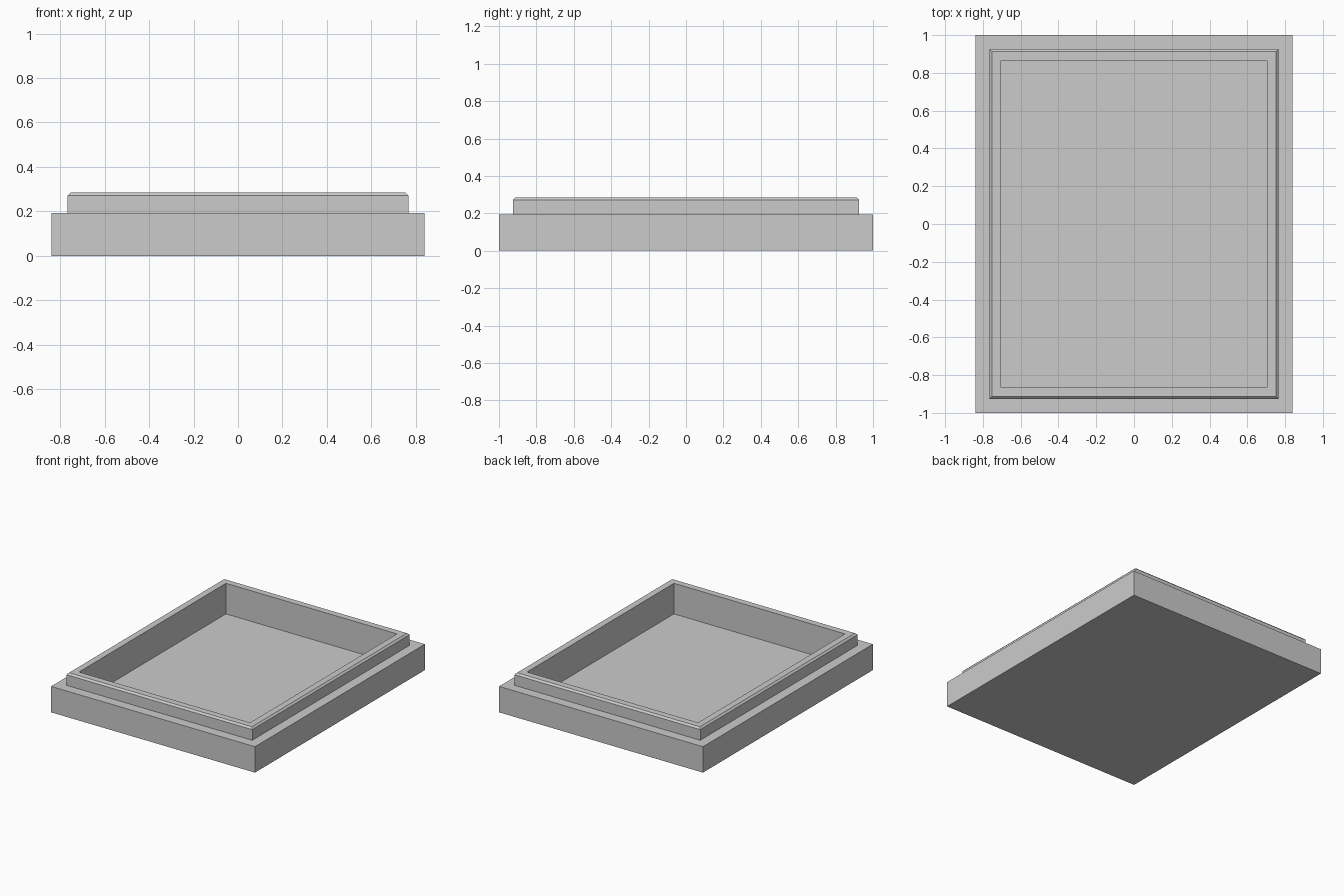
import bpy
import bmesh

cube = bpy.data.objects.get("Cube")
if cube:
    bpy.data.objects.remove(cube, do_unlink=True)

# Plain grey material
grey = bpy.data.materials.new("light grey")
grey.use_nodes = True
colour = (0.6, 0.6, 0.6, 1)
grey.diffuse_color = colour
grey.node_tree.nodes["Principled BSDF"].inputs["Base Color"].default_value = colour


def stepped_solid(name, rings):
    """Join stacked rectangles (half width, half depth, height) and cap both ends."""
    bm = bmesh.new()
    loops = [[bm.verts.new((sx * hx, sy * hy, z))
              for sx, sy in ((-1, -1), (1, -1), (1, 1), (-1, 1))]
             for hx, hy, z in rings]
    for low, high in zip(loops, loops[1:]):
        for i in range(4):
            j = (i + 1) % 4
            bm.faces.new((low[i], low[j], high[j], high[i]))
    bm.faces.new(reversed(loops[0]))
    bm.faces.new(loops[-1])
    bmesh.ops.recalc_face_normals(bm, faces=bm.faces)
    mesh = bpy.data.meshes.new(name)
    bm.to_mesh(mesh)
    bm.free()
    mesh.materials.append(grey)
    obj = bpy.data.objects.new(name, mesh)
    bpy.context.collection.objects.link(obj)
    return obj


width, depth = 0.84, 1.0
base_top, chamfer_start, rim_top, floor = 0.193, 0.272, 0.285, 0.057


def inset(amount, z):
    return (width - amount, depth - amount, z)


# Hollow tray: block base, raised chamfered lip, recessed floor
stepped_solid("tray", [
    inset(0, 0),
    inset(0, base_top),
    inset(0.074, base_top),
    inset(0.074, chamfer_start),
    inset(0.087, rim_top),
    inset(0.135, rim_top),
    inset(0.135, floor),
])
